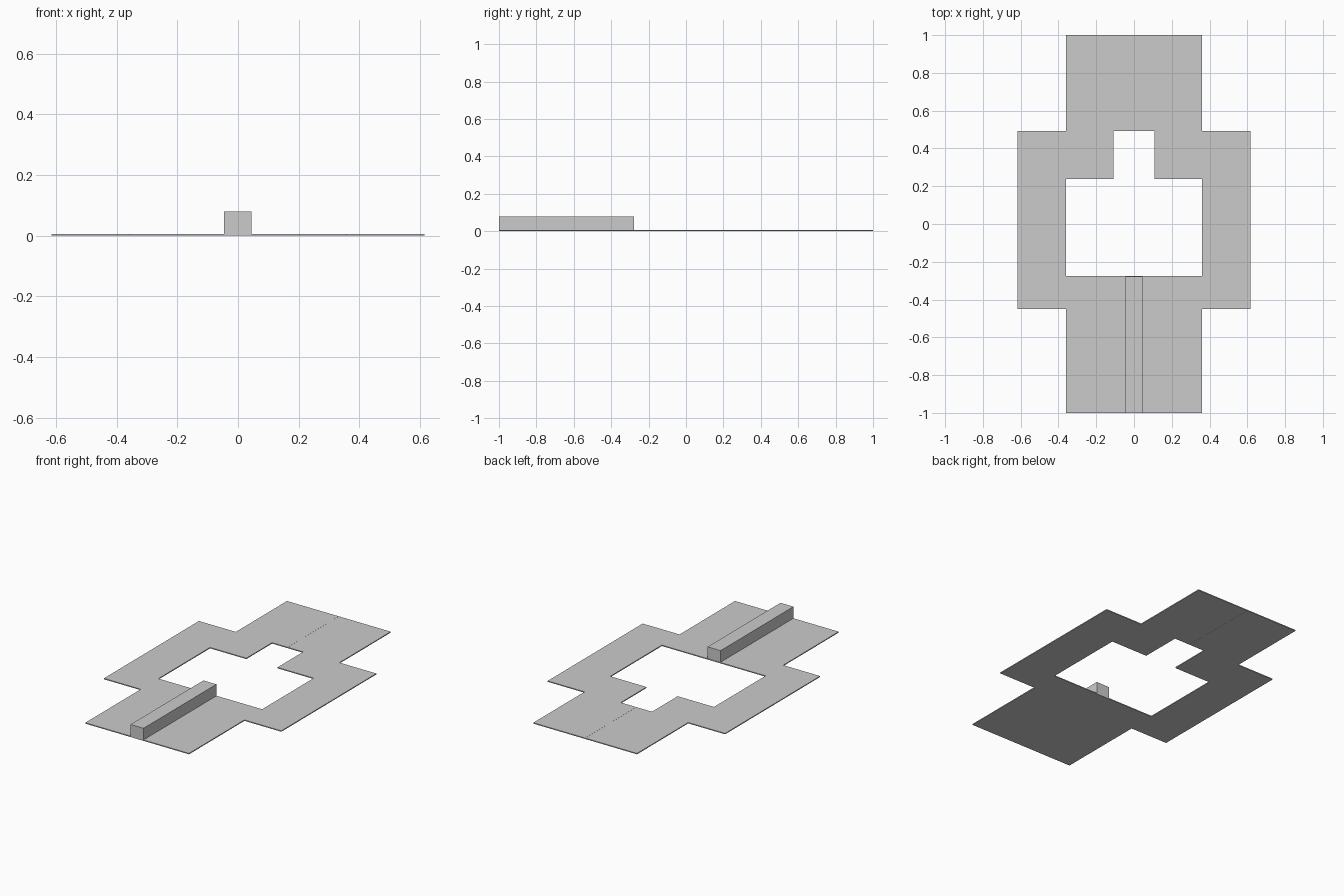
import bpy, bmesh

if "Cube" in bpy.data.objects:
    bpy.data.objects.remove(bpy.data.objects["Cube"])

THICK = 0.006
SEAM = 0.0003


def prism(name, outline, z0, z1):
    """Extrude a flat counter-clockwise outline from z0 to z1."""
    bm = bmesh.new()
    face = bm.faces.new([bm.verts.new((x, y, z0)) for x, y in outline])
    ext = bmesh.ops.extrude_face_region(bm, geom=[face], use_keep_orig=True)
    for v in ext["geom"]:
        if isinstance(v, bmesh.types.BMVert):
            v.co.z = z1
    bmesh.ops.recalc_face_normals(bm, faces=bm.faces)
    mesh = bpy.data.meshes.new(name)
    bm.to_mesh(mesh)
    bm.free()
    obj = bpy.data.objects.new(name, mesh)
    bpy.context.collection.objects.link(obj)
    return obj


# Ring-shaped floor plate: right half runs up the outside, through the
# seam at the back, then down the opening; the left half mirrors it
outer = [(0.36, -1), (0.36, -0.45), (0.616, -0.45), (0.616, 0.492),
         (0.36, 0.492), (0.36, 1), (SEAM, 1)]
inner = [(SEAM, 0.492), (0.108, 0.492), (0.108, 0.237), (0.36, 0.237), (0.36, -0.275)]
half = outer + inner
prism("floor_plate", half + [(-x, y) for x, y in reversed(half)], 0, THICK)

# Raised bar along the front arm
prism("raised_bar", [(-0.046, -1), (0.044, -1), (0.044, -0.277), (-0.046, -0.277)],
      THICK / 2, 0.079)
